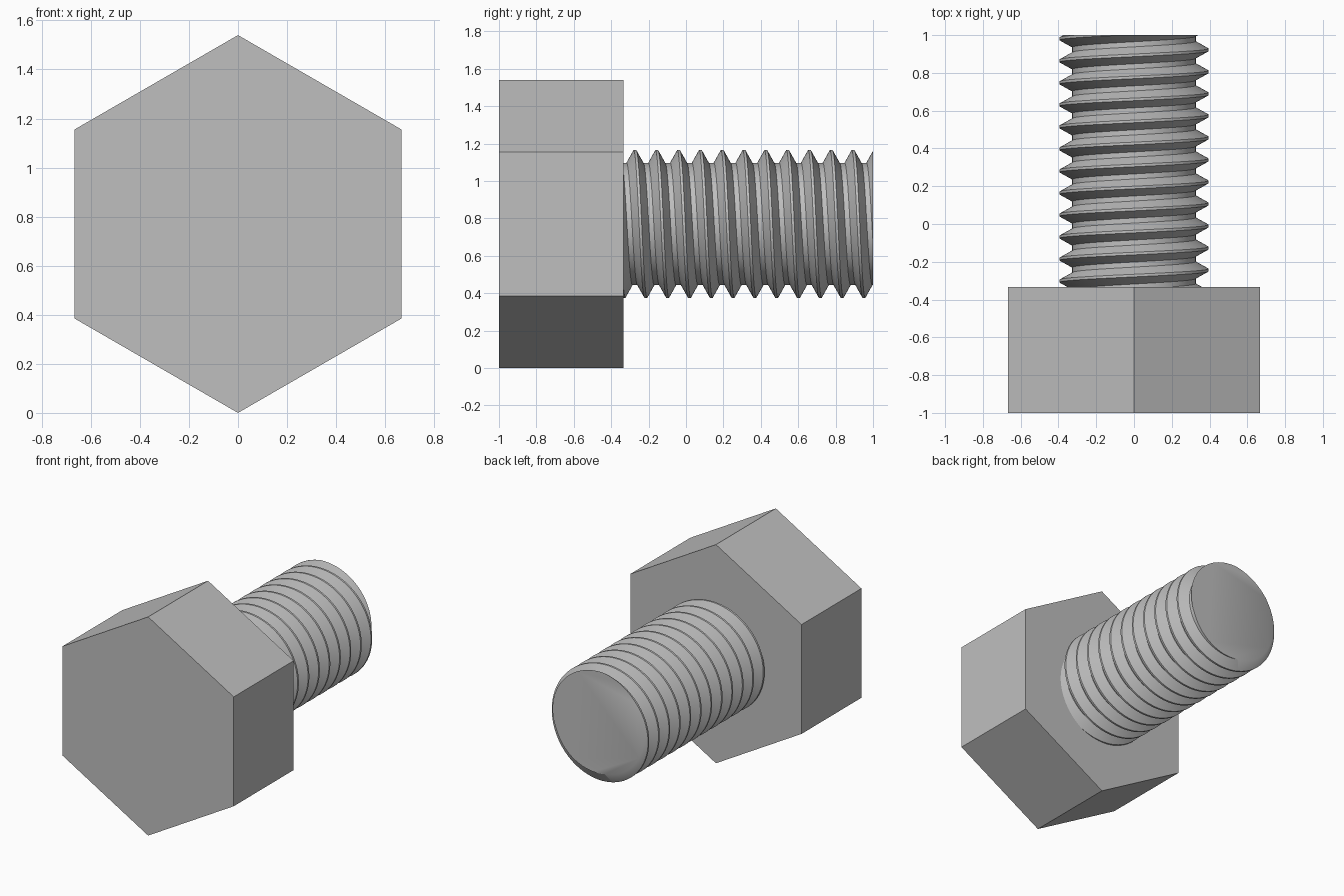
import bpy
import bmesh
from math import sin, cos, pi, radians
from mathutils import Vector

cube = bpy.data.objects.get("Cube")
if cube:
    bpy.data.objects.remove(cube, do_unlink=True)

CENTRE_Z = 0.77       # height of the bolt axis
HEAD_RADIUS = 0.77    # across corners
HEAD_BACK = -1 / 3
PITCH = 0.1166
CREST_R, ROOT_R = 0.395, 0.327
CREST_W, ROOT_W = 0.014, 0.027
STEPS = 96            # segments per thread turn
TURNS = 14

# Steel material
steel = bpy.data.materials.new("grey steel")
steel.use_nodes = True
colour = (0.52, 0.52, 0.52, 1)
steel.diffuse_color = colour
steel.node_tree.nodes["Principled BSDF"].inputs["Base Color"].default_value = colour

# Hexagonal head, a corner pointing up
bpy.ops.mesh.primitive_cylinder_add(
    vertices=6, radius=HEAD_RADIUS, depth=HEAD_BACK + 1,
    location=(0, (HEAD_BACK - 1) / 2, CENTRE_Z), rotation=(radians(90), 0, 0))
head = bpy.context.object
head.name = "hex_head"
head.data.materials.append(steel)

# Threaded shank: one thread profile swept along a helix
profile = [(-CREST_W / 2, CREST_R), (CREST_W / 2, CREST_R),
           ((PITCH - ROOT_W) / 2, ROOT_R), ((PITCH + ROOT_W) / 2, ROOT_R),
           (PITCH - CREST_W / 2, CREST_R)]
start_y = -0.273 - 2 * PITCH
bm = bmesh.new()
previous = None
for i in range(TURNS * STEPS + 1):
    angle = 2 * pi * (i % STEPS) / STEPS
    y = start_y + PITCH * i / STEPS
    row = [bm.verts.new((r * sin(angle), y + dy, CENTRE_Z + r * cos(angle)))
           for dy, r in profile]
    if previous:
        for k in range(len(profile) - 1):
            bm.faces.new((previous[k], previous[k + 1], row[k + 1], row[k]))
    previous = row
bmesh.ops.remove_doubles(bm, verts=bm.verts[:], dist=0.0001)

# Trim the thread square at the head and at the tip, and cap both ends
for y, direction in ((HEAD_BACK - 0.01, -1), (1, 1)):
    bmesh.ops.bisect_plane(
        bm, geom=bm.verts[:] + bm.edges[:] + bm.faces[:], dist=0.00001,
        plane_co=Vector((0, y, 0)), plane_no=Vector((0, direction, 0)),
        clear_outer=True)
    rim = [e for e in bm.edges if e.is_boundary
           and all(abs(v.co.y - y) < 0.0001 for v in e.verts)]
    bmesh.ops.edgeloop_fill(bm, edges=rim)
bmesh.ops.recalc_face_normals(bm, faces=bm.faces[:])

mesh = bpy.data.meshes.new("threaded_shank")
bm.to_mesh(mesh)
bm.free()
mesh.materials.append(steel)
shank = bpy.data.objects.new("threaded_shank", mesh)
bpy.context.collection.objects.link(shank)

# Smooth round the thread, sharp at crests, roots and tip
bpy.ops.object.select_all(action="DESELECT")
shank.select_set(True)
bpy.context.view_layer.objects.active = shank
bpy.ops.object.shade_smooth_by_angle(angle=radians(30))
